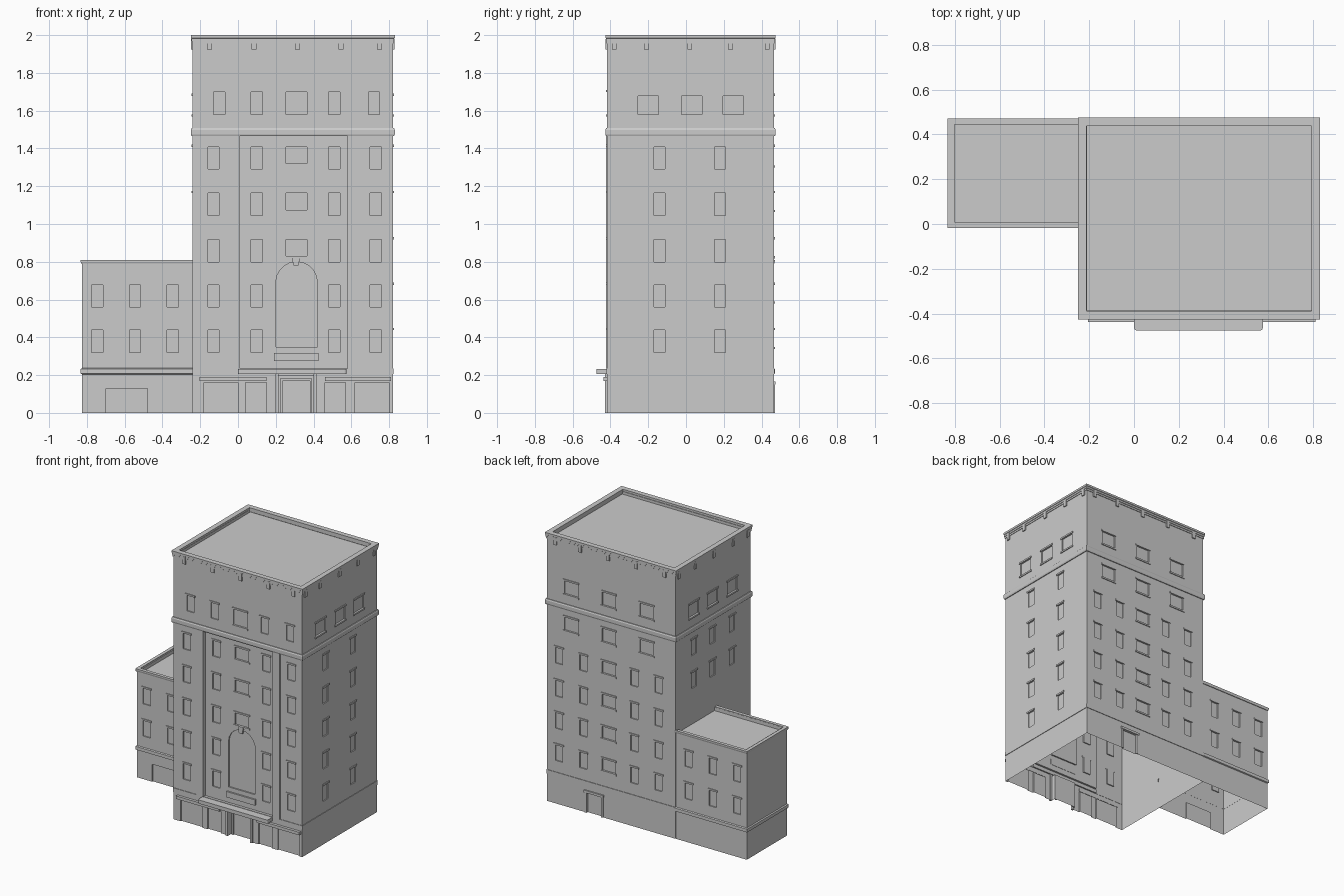
import bpy, bmesh, math
from mathutils import Matrix, Vector

if "Cube" in bpy.data.objects:
    bpy.data.objects.remove(bpy.data.objects["Cube"])

TX0, TX1, TY0, TY1 = -0.24, 0.82, -0.417, 0.465   # tower footprint
AX0, AX1, AY0, AY1 = -0.825, -0.24, -0.01, 0.463  # annex footprint


def add_box(bm, x0, x1, y0, y1, z0, z1):
    m = Matrix.Translation(((x0 + x1) / 2, (y0 + y1) / 2, (z0 + z1) / 2))
    m = m @ Matrix.Diagonal((abs(x1 - x0), abs(y1 - y0), z1 - z0, 1))
    bmesh.ops.create_cube(bm, size=1, matrix=m)


def add_prism(bm, pts, y0, y1):
    a = [bm.verts.new((x, y0, z)) for x, z in pts]
    b = [bm.verts.new((x, y1, z)) for x, z in pts]
    bm.faces.new(a)
    bm.faces.new(b[::-1])
    for i in range(len(pts)):
        j = (i + 1) % len(pts)
        bm.faces.new((a[j], a[i], b[i], b[j]))


def finish(bm, name):
    bmesh.ops.recalc_face_normals(bm, faces=bm.faces[:])
    me = bpy.data.meshes.new(name)
    bm.to_mesh(me)
    bm.free()
    ob = bpy.data.objects.new(name, me)
    bpy.context.collection.objects.link(ob)
    return ob


def boxes(name, *dims):
    bm = bmesh.new()
    for d in dims:
        add_box(bm, *d)
    return finish(bm, name)


def ring(name, x0, x1, y0, y1, profile):
    """Sweep a closed (offset, z) profile around a rectangle."""
    bm = bmesh.new()
    loops = [[bm.verts.new(p) for p in ((x0 - o, y0 - o, z), (x1 + o, y0 - o, z),
                                        (x1 + o, y1 + o, z), (x0 - o, y1 + o, z))]
             for o, z in profile]
    for k in range(len(loops)):
        a, b = loops[k], loops[(k + 1) % len(loops)]
        for i in range(4):
            j = (i + 1) % 4
            bm.faces.new((a[i], a[j], b[j], b[i]))
    return finish(bm, name)


def cut(ob, cutter):
    mod = ob.modifiers.new("cut", 'BOOLEAN')
    mod.operation, mod.solver, mod.object = 'DIFFERENCE', 'EXACT', cutter
    bpy.context.view_layer.objects.active = ob
    bpy.ops.object.modifier_apply(modifier=mod.name)
    bpy.data.objects.remove(cutter)


def drop_faces(ob, test):
    bm = bmesh.new()
    bm.from_mesh(ob.data)
    bmesh.ops.delete(bm, geom=[f for f in bm.faces if test(f)], context='FACES')
    bm.to_mesh(ob.data)
    bm.free()


def on_wall(bm, wall, u0, u1, z0, z1, inner, outer):
    """Box on a wall; inner/outer are depths behind and in front of it."""
    axis, s, c = wall
    a, b = sorted((c - s * inner, c + s * outer))
    if axis == 'x':
        add_box(bm, a, b, u0, u1, z0, z1)
    else:
        add_box(bm, u0, u1, a, b, z0, z1)


FRONT, BACK = ('y', -1, TY0), ('y', 1, TY1)
PANEL = ('y', -1, TY0 + 0.02)
RIGHT, LEFT = ('x', 1, TX1), ('x', -1, TX0)
A_FRONT, A_BACK = ('y', -1, AY0), ('y', 1, AY1)
ROWS = (1.42, 1.175, 0.93, 0.69, 0.45)


def windows(cuts, trim, wall, us, tops, w=0.06, h=0.13, sill=False):
    for u in us:
        for t in tops:
            on_wall(cuts, wall, u - w / 2, u + w / 2, t - h, t - 0.012, 0.008, 0.012)
            on_wall(trim, wall, u - w / 2 - 0.01, u + w / 2 + 0.01, t - 0.012, t, 0.003, 0.006)
            if sill:
                on_wall(trim, wall, u - w / 2 - 0.01, u + w / 2 + 0.01,
                        t - h - 0.012, t - h, 0.003, 0.006)


# Tower windows
cuts, trim = bmesh.new(), bmesh.new()
windows(cuts, trim, FRONT, (-0.1, 0.1, 0.51, 0.72), (1.71,))
windows(cuts, trim, FRONT, (0.31,), (1.71,), 0.11, sill=True)
windows(cuts, trim, FRONT, (-0.13, 0.73), ROWS)
windows(cuts, trim, PANEL, (0.1, 0.51), ROWS)
windows(cuts, trim, PANEL, (0.31,), ROWS[:3], 0.11, 0.1, True)
windows(cuts, trim, RIGHT, (-0.2, 0.03, 0.25), (1.69,), 0.11, 0.11, True)
windows(cuts, trim, RIGHT, (-0.14, 0.18), ROWS)
windows(cuts, trim, LEFT, (-0.2, 0.03, 0.25), (1.69,), 0.11, 0.11, True)
windows(cuts, trim, LEFT, (-0.2, 0.03, 0.25), ROWS[:2])
windows(cuts, trim, BACK, (0.0, 0.31, 0.62), (1.69, 1.42), 0.11, 0.11, True)
windows(cuts, trim, BACK, (-0.1, 0.1, 0.52, 0.72), ROWS[1:])
windows(cuts, trim, BACK, (0.31,), ROWS[1:], 0.11, 0.1, True)

# Arched opening, entrance and shop fronts
arch = [(0.2, 0.35), (0.42, 0.35)]
arch += [(0.31 + 0.11 * math.cos(math.pi * i / 10), 0.69 + 0.11 * math.sin(math.pi * i / 10))
         for i in range(11)]
add_prism(cuts, arch, TY0 - 0.01, TY0 + 0.03)
on_wall(cuts, FRONT, 0.215, 0.4, -0.1, 0.195, 0.035, 0.03)
for a, b in ((-0.18, 0.0), (0.04, 0.15), (0.46, 0.57), (0.62, 0.8)):
    on_wall(cuts, FRONT, a, b, -0.1, 0.16, 0.01, 0.03)
on_wall(cuts, BACK, 0.37, 0.49, -0.1, 0.15, 0.01, 0.03)

# Tower shell: roof tray, facade panel, then openings; open underneath
tower = boxes("tower_walls", (TX0, TX1, TY0, TY1, 0, 1.985))
cut(tower, boxes("roof_cut", (TX0 + 0.03, TX1 - 0.025, TY0 + 0.032, TY1 - 0.02, 1.965, 2.1)))
cut(tower, boxes("panel_cut", (0.01, 0.58, TY0 - 0.1, TY0 + 0.02, 0.235, 1.465)))
cut(tower, finish(cuts, "opening_cut"))
drop_faces(tower, lambda f: all(v.co.z < 1e-4 for v in f.verts))
finish(trim, "tower_lintels_and_sills")

# Tower mouldings
ring("tower_cornice", TX0, TX1, TY0, TY1,
     [(-0.028, 1.97), (0, 1.955), (0.004, 1.955), (0.004, 1.968), (0.007, 1.97),
      (0.007, 1.983), (0.01, 1.985), (0.01, 2.0), (-0.028, 2.0)])
ring("tower_belt", TX0, TX1, TY0, TY1,
     [(-0.002, 1.465), (0.006, 1.465), (0.01, 1.475), (0.01, 1.498), (0.006, 1.507), (-0.002, 1.507)])

# Base ledge is left open at the front, where the canopy and awnings sit
bm = bmesh.new()
for w, a, b in ((RIGHT, TY0, TY1), (BACK, TX0, TX1), (FRONT, TX0, 0.0), (FRONT, 0.58, TX1)):
    on_wall(bm, w, a, b, 0.205, 0.235, 0.002, 0.004)
finish(bm, "tower_base_ledge")

# Cornice brackets
bm = bmesh.new()
for u in (-0.15, 0.085, 0.315, 0.545, 0.75):
    for w in (FRONT, BACK):
        on_wall(bm, w, u - 0.013, u + 0.013, 1.925, 1.98, 0.002, 0.008)
for u in (-0.38, -0.21, 0.02, 0.235, 0.43):
    for w in (RIGHT, LEFT):
        on_wall(bm, w, u - 0.013, u + 0.013, 1.925, 1.98, 0.002, 0.008)
finish(bm, "cornice_brackets")

# Front details
boxes("pilasters", *[(a, a + 0.06, TY0 - 0.006, TY0 + 0.002, 0.235, 1.465) for a in (-0.05, 0.58)])
boxes("sign_panel", (0.19, 0.425, TY0 + 0.008, TY0 + 0.022, 0.275, 0.318))
bm = bmesh.new()
add_prism(bm, [(0.293, 0.78), (0.32, 0.78), (0.33, 0.83), (0.285, 0.83)], TY0 + 0.008, TY0 + 0.022)
finish(bm, "arch_keystone")
canopy = boxes("entrance_canopy", (0.0, 0.575, -0.475, TY0 + 0.01, 0.205, 0.232))
bm = bmesh.new()
bm.from_mesh(canopy.data)
corners = [e for e in bm.edges if all(v.co.y < -0.47 for v in e.verts)
           and abs(e.verts[0].co.z - e.verts[1].co.z) > 0.01]
bmesh.ops.bevel(bm, geom=corners, offset=0.012, segments=3, affect='EDGES', profile=0.5)
bm.to_mesh(canopy.data)
bm.free()
boxes("shop_awnings", *[(a, b, -0.437, TY0 + 0.002, 0.168, 0.19) for a, b in ((-0.205, 0.15), (0.46, 0.81))])
boxes("entrance_posts", *[(a, a + 0.016, TY0 - 0.012, TY0 + 0.004, 0, 0.205) for a in (0.199, 0.4)])
DOOR_Y = TY0 + 0.035
boxes("entrance_door_frame", (0.222, 0.235, DOOR_Y - 0.01, DOOR_Y, 0, 0.17),
      (0.38, 0.393, DOOR_Y - 0.01, DOOR_Y, 0, 0.17), (0.222, 0.393, DOOR_Y - 0.01, DOOR_Y, 0.17, 0.182))
boxes("back_door_frame", (0.355, 0.37, TY1 - 0.002, TY1 + 0.006, 0, 0.15),
      (0.49, 0.505, TY1 - 0.002, TY1 + 0.006, 0, 0.15), (0.35, 0.51, TY1 - 0.002, 0.475, 0.15, 0.167))

# Annex shell, windows and mouldings
cuts, trim = bmesh.new(), bmesh.new()
for w in (A_FRONT, A_BACK):
    windows(cuts, trim, w, (-0.745, -0.545, -0.345), (0.69, 0.45))
on_wall(cuts, A_FRONT, -0.7, -0.48, -0.1, 0.13, 0.008, 0.03)
annex = boxes("annex_walls", (AX0, AX1, AY0, AY1, 0, 0.805))
cut(annex, boxes("annex_roof_cut", (AX0 + 0.025, AX1 + 0.1, AY0 + 0.018, AY1 - 0.018, 0.78, 0.9)))
cut(annex, finish(cuts, "annex_opening_cut"))
drop_faces(annex, lambda f: all(v.co.z < 1e-4 for v in f.verts)
           or all(v.co.x > AX1 - 1e-4 for v in f.verts))
finish(trim, "annex_lintels")
for name, prof in (("annex_cap", [(-0.017, 0.79), (0.005, 0.79), (0.008, 0.8), (0.008, 0.81), (-0.017, 0.81)]),
                   ("annex_belt", [(-0.002, 0.203), (0.008, 0.208), (0.008, 0.232), (-0.002, 0.238)])):
    ob = ring(name, AX0, AX1, AY0, AY1, prof)
    drop_faces(ob, lambda f: all(v.co.x > AX1 - 0.03 for v in f.verts))
